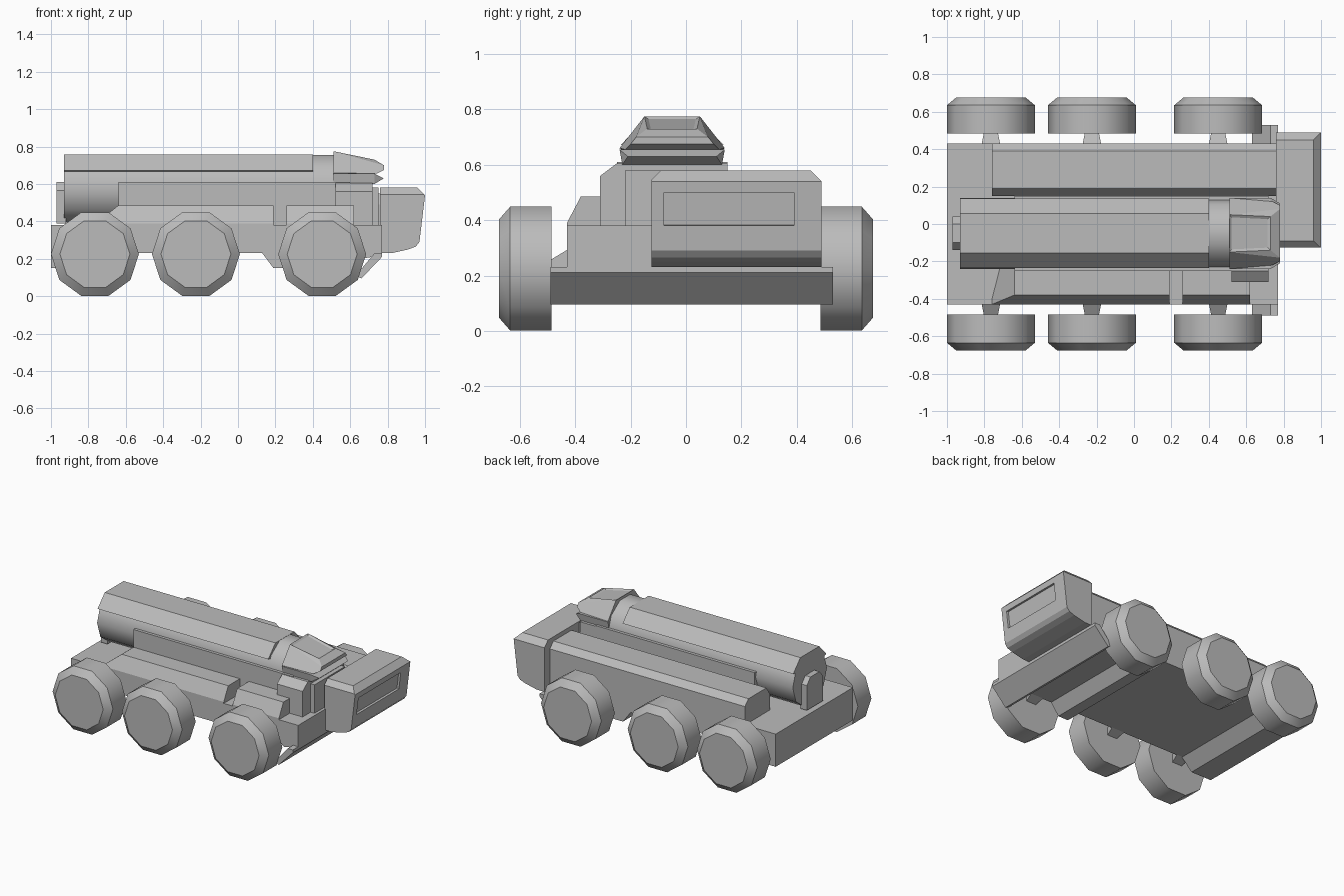
import bpy, bmesh
from math import cos, sin, pi, radians

if "Cube" in bpy.data.objects:
    bpy.data.objects.remove(bpy.data.objects["Cube"])

# Single plain paint
grey = bpy.data.materials.new("plain_grey")
grey.use_nodes = True
grey.diffuse_color = (0.5, 0.5, 0.5, 1)
grey.node_tree.nodes["Principled BSDF"].inputs["Base Color"].default_value = (0.5, 0.5, 0.5, 1)

MID = -0.05  # centre line of the launch tube in y


def finish(name, bm, smooth=False):
    bmesh.ops.recalc_face_normals(bm, faces=bm.faces[:])
    mesh = bpy.data.meshes.new(name)
    bm.to_mesh(mesh)
    bm.free()
    mesh.materials.append(grey)
    obj = bpy.data.objects.new(name, mesh)
    bpy.context.collection.objects.link(obj)
    if smooth:
        bpy.ops.object.select_all(action='DESELECT')
        obj.select_set(True)
        bpy.context.view_layer.objects.active = obj
        bpy.ops.object.shade_smooth_by_angle(angle=radians(40))
    return obj


def loft(rings):
    """Closed body through a list of equal rings."""
    bm = bmesh.new()
    loops = [[bm.verts.new(p) for p in ring] for ring in rings]
    n = len(loops[0])
    for a, b in zip(loops, loops[1:]):
        for i in range(n):
            j = (i + 1) % n
            bm.faces.new((a[i], a[j], b[j], b[i]))
    bm.faces.new(loops[0])
    bm.faces.new(loops[-1])
    bmesh.ops.recalc_face_normals(bm, faces=bm.faces[:])
    return bm


def along_x(profile, a, b):
    return loft([[(x, y, z) for y, z in profile] for x in (a, b)])


def along_y(profile, a, b):
    return loft([[(x, y, z) for x, z in profile] for y in (a, b)])


def hull(points):
    """Convex body from half its points, mirrored about the tube centre line."""
    bm = bmesh.new()
    for x, d, z in points:
        for s in (-1, 1):
            bm.verts.new((x, MID + s * d, z))
    bmesh.ops.convex_hull(bm, input=bm.verts[:])
    bmesh.ops.dissolve_limit(bm, angle_limit=radians(1), verts=bm.verts[:], edges=bm.edges[:])
    bmesh.ops.recalc_face_normals(bm, faces=bm.faces[:])
    return bm


def decagon(r):
    return [(r * cos(i * pi / 5), r * sin(i * pi / 5)) for i in range(10)]


# Hull with stepped underside
finish("hull", along_y([(-1, .38), (-1, .15), (-.84, .15), (-.76, .23), (.13, .23), (.19, .15),
                        (.27, .15), (.33, .23), (.62, .23), (.66, .2), (.77, .22), (.77, .38)],
                       -.43, .43))

# Sloped lower front plate
finish("front_plate", along_y([(.77, .21), (.66, .095), (.63, .11), (.73, .23), (.77, .23)], -.49, .53))

# Wheels and suspension arms
for place, x in (("rear", -.765), ("middle", -.225), ("front", .45)):
    for side, s in (("right", -1), ("left", 1)):
        rings = [[(x + u, s * y, .225 + v) for u, v in decagon(r)]
                 for y, r in ((.485, .235), (.635, .235), (.675, .187))]
        finish(f"{place}_{side}_wheel", loft(rings), True)
        inner = [(x - .055, .40, .24), (x + .055, .40, .24), (x + .055, .40, .31), (x - .055, .40, .31)]
        outer = [(x - .035, .50, .20), (x + .035, .50, .20), (x + .035, .50, .25), (x - .035, .50, .25)]
        finish(f"{place}_{side}_arm", loft([[(a, s * b, c) for a, b, c in r] for r in (inner, outer)]))

# Long chamfered locker on the far side
finish("long_locker", along_x([(.43, .3), (.43, .51), (.39, .55), (.19, .55), (.15, .49), (.15, .3)],
                              -.76, .77))

# Near side lockers, the rear one with a sloped end
side_profile = [(-.43, .3), (-.43, .39), (-.38, .485), (-.2, .485), (-.2, .3)]
bm = along_x(side_profile, -.76, .19)
for v in bm.verts:
    if v.co.x < -.7 and v.co.z > .45:
        v.co.x = -.64
finish("rear_side_locker", bm)
finish("front_side_locker", along_x(side_profile, .26, .62))

# Cradle and front support under the tube
finish("cradle", along_x([(-.25, .35), (-.25, .61), (.15, .61), (.15, .35)], -.64, .60))
finish("front_support", along_x([(-.31, .35), (-.31, .56), (-.25, .605), (.15, .605), (.15, .35)], .52, .72))
finish("support_panel", along_x([(-.22, .35), (-.22, .58), (.12, .58), (.12, .35)], .70, .75))

# Launch tube with its top cover and rear hatch
ring = decagon(.19)
finish("launch_tube", along_x([(MID + u, .575 + v) for u, v in ring], -.93, .52), True)
finish("tube_cover", along_x([(MID + d, z) for d, z in
                              ((-.105, .757), (.105, .757), (.185, .672), (.15, .664),
                               (-.15, .664), (-.185, .672))], -.93, .40))
finish("rear_hatch", along_x([(MID + d, z) for d, z in
                              ((-.09, .39), (-.09, .565), (-.05, .61), (.05, .61),
                               (.09, .565), (.09, .39))], -.97, -.92))

# Nose: upper jaw with recessed top panel, lower jaw, neck
bm = hull([(.51, .10, .775), (.73, .09, .73), (.51, .19, .66), (.74, .17, .655),
           (.78, .13, .70), (.78, .15, .675), (.51, .17, .645)])
bm.faces.ensure_lookup_table()
top = max(bm.faces, key=lambda f: f.normal.z)
bmesh.ops.inset_individual(bm, faces=[top], thickness=.02, depth=-.008)
finish("upper_nose", bm)
finish("lower_nose", hull([(.51, .19, .655), (.73, .19, .655), (.78, .16, .63),
                           (.73, .18, .60), (.51, .18, .60)]))

# Cab with chamfered roof sides and a recessed windscreen
bm = along_y([(.76, .23), (.76, .58), (.96, .58), (1, .54), (.97, .29), (.95, .265), (.91, .25), (.82, .23)],
             -.125, .49)
edges = [e for e in bm.edges if all(v.co.z > .57 and v.co.y > .4 for v in e.verts)]
bmesh.ops.bevel(bm, geom=edges, offset=.04, segments=1, affect='EDGES')
edges = [e for e in bm.edges if all(v.co.z > .57 and v.co.y < -.1 for v in e.verts)]
bmesh.ops.bevel(bm, geom=edges, offset=.035, segments=1, affect='EDGES')
bm.normal_update()
front = max((f for f in bm.faces if f.normal.x > .9), key=lambda f: f.calc_area())
bmesh.ops.inset_individual(bm, faces=[front], thickness=.03)
middle = front.calc_center_median()
for v in front.verts:
    v.co.y = .39 if v.co.y > middle.y else -.08
    v.co.z = .50 if v.co.z > middle.z else .38
    v.co.x = 1 - (.54 - v.co.z) * .12
bmesh.ops.inset_individual(bm, faces=[front], thickness=.001, depth=-.015)
finish("cab", bm)
